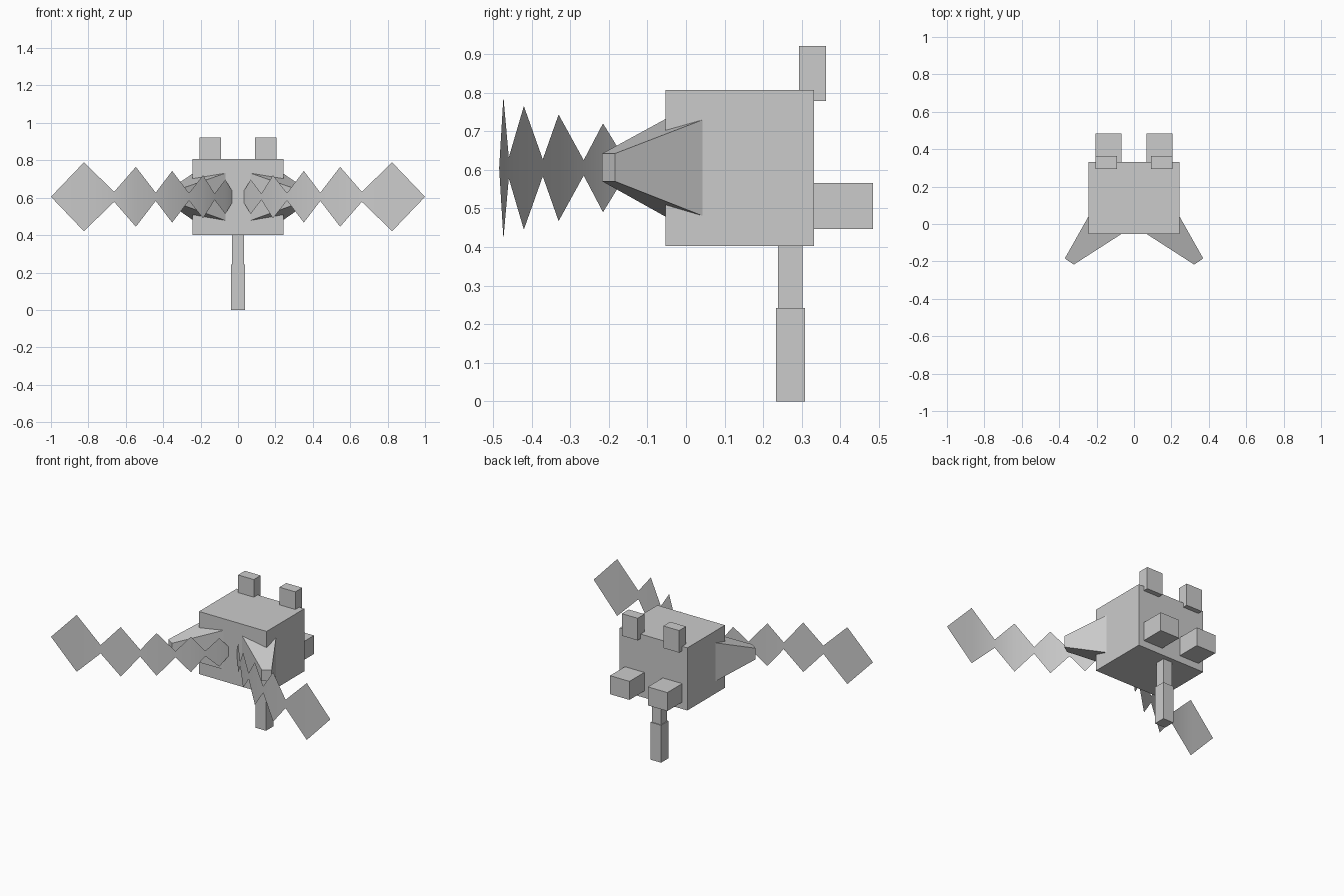
import bpy

cube = bpy.data.objects.get("Cube")
if cube:
    bpy.data.objects.remove(cube, do_unlink=True)

grey = bpy.data.materials.new("plain grey")
grey.use_nodes = True
COLOUR = (0.6, 0.6, 0.6, 1)
grey.diffuse_color = COLOUR
grey.node_tree.nodes["Principled BSDF"].inputs["Base Color"].default_value = COLOUR


def add_mesh(name, verts, faces, smooth=False):
    mesh = bpy.data.meshes.new(name)
    mesh.from_pydata(verts, [], faces)
    mesh.materials.append(grey)
    mesh.update()
    if smooth:
        mesh.shade_smooth()
    obj = bpy.data.objects.new(name, mesh)
    bpy.context.collection.objects.link(obj)
    return obj


def prism(name, ring_a, ring_b):
    """Closed solid between two four-cornered rings."""
    sides = [(i, (i + 1) % 4, (i + 1) % 4 + 4, i + 4) for i in range(4)]
    return add_mesh(name, ring_a + ring_b, [(3, 2, 1, 0), (4, 5, 6, 7)] + sides)


def box(name, x, y, z):
    rings = [[(x[0], y[0], h), (x[1], y[0], h), (x[1], y[1], h), (x[0], y[1], h)]
             for h in z]
    return prism(name, *rings)


def upright_ring(inner, outer, z):
    """Vertical rectangle standing on the line from inner to outer."""
    return [(*inner, z[0]), (*outer, z[0]), (*outer, z[1]), (*inner, z[1])]


def mirrored(obj, right_name):
    """Copy a left part to the right side, keeping normals outward."""
    mesh = obj.data.copy()
    for v in mesh.vertices:
        v.co.x = -v.co.x
    mesh.flip_normals()
    twin = bpy.data.objects.new(right_name, mesh)
    bpy.context.collection.objects.link(twin)


# Body and its single two-piece leg
box("body", (-0.242, 0.242), (-0.053, 0.332), (0.402, 0.807))
box("upper_leg", (-0.032, 0.032), (0.238, 0.302), (0.235, 0.41))
box("lower_leg", (-0.037, 0.037), (0.233, 0.308), (0, 0.242))

# Paired blocks on the top and the back
left_parts = [
    ("ear_block", box("left_ear_block", (0.092, 0.205), (0.293, 0.363), (0.778, 0.921))),
    ("rear_block", box("left_rear_block", (0.066, 0.205), (0.325, 0.484), (0.446, 0.566))),
]

# Tapered snouts set diagonally into the front corners
snout = prism("left_snout",
              upright_ring((0.065, -0.052), (0.238, 0.05), (0.478, 0.732)),
              upright_ring((0.322, -0.217), (0.370, -0.184), (0.57, 0.642)))
left_parts.append(("snout", snout))

# Curved chains of thin diamonds: x, y and half height at each peak and neck
CHAIN = [(0, 0, 0.008), (0.02, -0.04, 0.013), (0.068, -0.095, 0.092),
         (0.125, -0.155, 0.017), (0.187, -0.215, 0.115), (0.262, -0.265, 0.02),
         (0.352, -0.33, 0.138), (0.44, -0.371, 0.022), (0.546, -0.42, 0.16),
         (0.662, -0.459, 0.027), (0.824, -0.473, 0.184)]
MID = 0.605
points = [(x, y, MID + s * h) for x, y, h in CHAIN for s in (-1, 1)]
last = len(points)
strips = [(i, i + 2, i + 3, i + 1) for i in range(0, last - 2, 2)]
points.append((1.0, -0.484, MID))
chain = add_mesh("left_diamond_chain", points, strips + [(last - 2, last, last - 1)], True)
left_parts.append(("diamond_chain", chain))

for part, obj in left_parts:
    mirrored(obj, "right_" + part)
